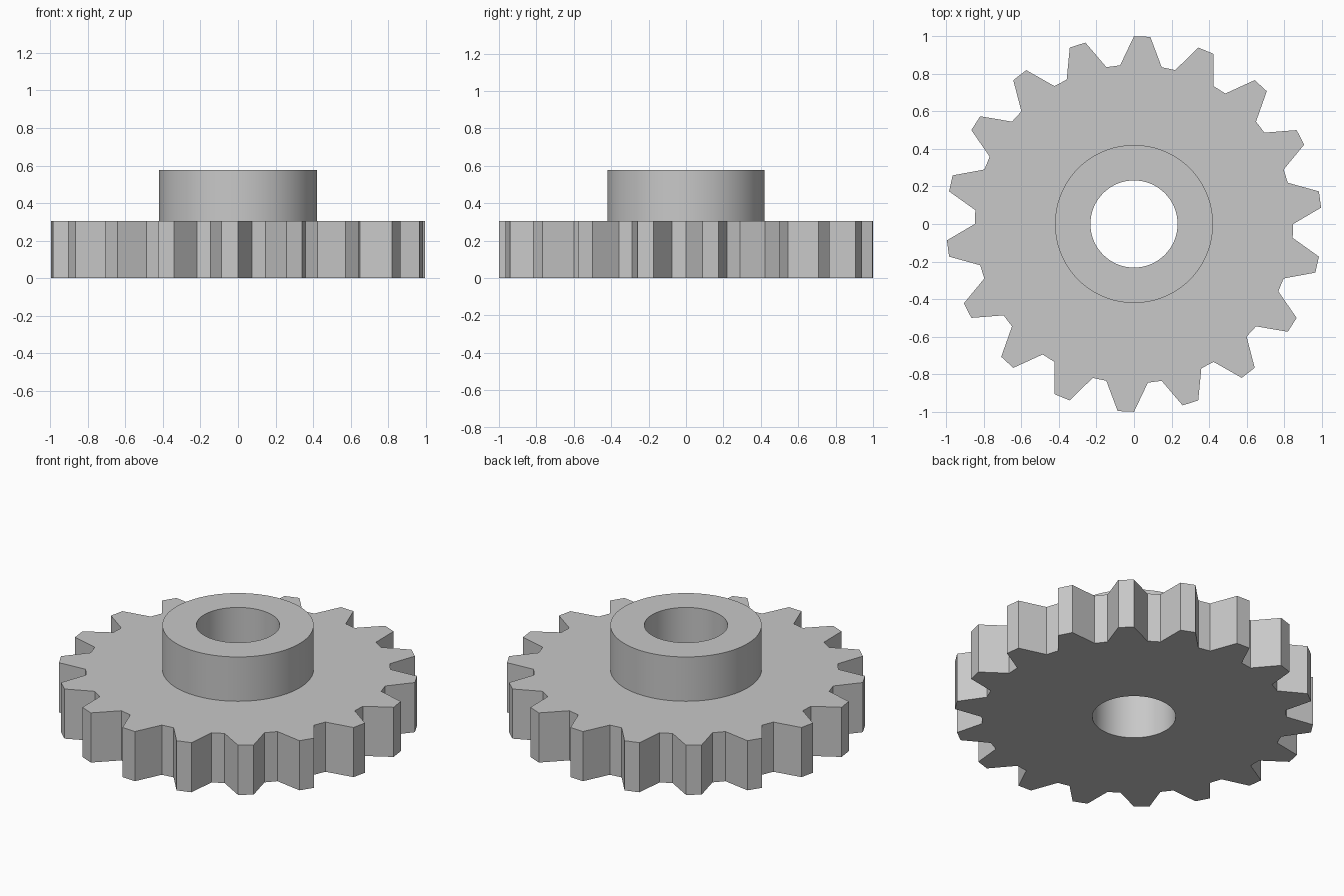
import bpy
import bmesh
from math import cos, sin, radians

if "Cube" in bpy.data.objects:
    bpy.data.objects.remove(bpy.data.objects["Cube"], do_unlink=True)

TEETH = 18
SEGMENTS = TEETH * 4          # each tooth: root, tip, tip, root
TIP, ROOT = 1.0, 0.848
HUB, BORE = 0.421, 0.232
WHEEL_TOP, HUB_TOP = 0.305, 0.577

steel = bpy.data.materials.new("steel_grey")
steel.use_nodes = True
grey = (0.58, 0.58, 0.58, 1)
steel.diffuse_color = grey
steel.node_tree.nodes["Principled BSDF"].inputs["Base Color"].default_value = grey


def tooth_radius(i):
    return TIP if i % 4 in (1, 2) else ROOT


def loft(name, rings):
    """Join rings of (radius or radius function, height) with quads."""
    bm = bmesh.new()
    loops = []
    for radius, z in rings:
        loop = []
        for i in range(SEGMENTS):
            r = radius(i) if callable(radius) else radius
            a = radians(360 * i / SEGMENTS)
            loop.append(bm.verts.new((r * cos(a), r * sin(a), z)))
        loops.append(loop)
    for low, high in zip(loops, loops[1:]):
        for i in range(SEGMENTS):
            j = (i + 1) % SEGMENTS
            bm.faces.new((low[i], low[j], high[j], high[i]))
    mesh = bpy.data.meshes.new(name)
    bm.to_mesh(mesh)
    bm.free()
    mesh.materials.append(steel)
    obj = bpy.data.objects.new(name, mesh)
    bpy.context.collection.objects.link(obj)
    bpy.ops.object.select_all(action="DESELECT")
    obj.select_set(True)
    bpy.context.view_layer.objects.active = obj
    bpy.ops.object.shade_smooth_by_angle(angle=radians(20))
    return obj


# Toothed wheel: underside, tooth flanks, top face up to the hub
loft("toothed_wheel", [(BORE, 0), (tooth_radius, 0),
                       (tooth_radius, WHEEL_TOP), (HUB, WHEEL_TOP)])

# Hub collar: outer wall, rim, and the bore running down through the wheel
loft("hub_with_bore", [(HUB, WHEEL_TOP), (HUB, HUB_TOP),
                       (BORE, HUB_TOP), (BORE, 0)])
